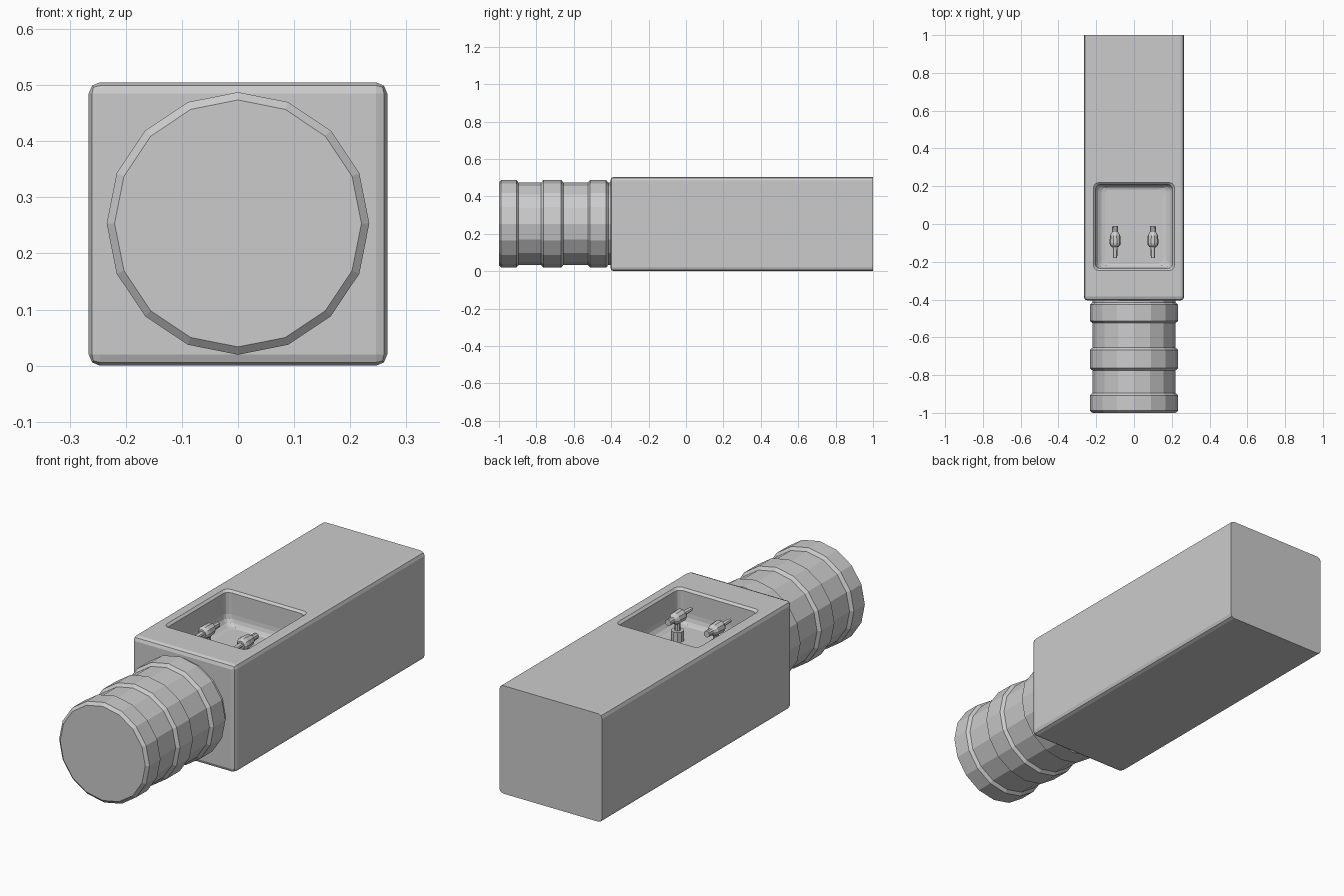
import bpy, bmesh
from math import cos, sin, pi, radians
from mathutils import Matrix, Vector

cube = bpy.data.objects.get("Cube")
if cube:
    bpy.data.objects.remove(cube, do_unlink=True)

grey = bpy.data.materials.new("plain grey")
grey.use_nodes = True
GREY = (0.6, 0.6, 0.6, 1)
grey.diffuse_color = GREY
grey.node_tree.nodes["Principled BSDF"].inputs["Base Color"].default_value = GREY


def finish(bm, name):
    bmesh.ops.recalc_face_normals(bm, faces=bm.faces)
    mesh = bpy.data.meshes.new(name)
    bm.to_mesh(mesh)
    bm.free()
    mesh.materials.append(grey)
    ob = bpy.data.objects.new(name, mesh)
    bpy.context.collection.objects.link(ob)
    return ob


def loft(rings, name):
    """Skin a stack of equal-length point rings and cap both ends."""
    bm = bmesh.new()
    loops = [[bm.verts.new(p) for p in ring] for ring in rings]
    for a, b in zip(loops, loops[1:]):
        for i in range(len(a)):
            j = (i + 1) % len(a)
            bm.faces.new((a[i], a[j], b[j], b[i]))
    bm.faces.new(loops[0])
    bm.faces.new(loops[-1])
    return finish(bm, name)


def lathe_y(profile, sides, name, flat=1.0):
    """Turn (y, radius) pairs around the y axis."""
    turn = [2 * pi * i / sides for i in range(sides)]
    return loft([[(r * cos(t), y, r * sin(t) * flat) for t in turn]
                 for y, r in profile], name)


def rounded_rect(hx, hy, radius, z, cy):
    pts = []
    for k, (sx, sy) in enumerate([(1, 1), (-1, 1), (-1, -1), (1, -1)]):
        for s in range(4):
            t = (k + s / 3) * pi / 2
            pts.append((sx * (hx - radius) + radius * cos(t),
                        cy + sy * (hy - radius) + radius * sin(t), z))
    return pts


# Long block, softened everywhere except around the rear face
bm = bmesh.new()
bmesh.ops.create_cube(bm, size=1, matrix=Matrix.Translation((0, 0.2975, 0.2525))
                      @ Matrix.Diagonal((0.532, 1.405, 0.505, 1)))
soft = [e for e in bm.edges if min(v.co.y for v in e.verts) < 0]
bmesh.ops.bevel(bm, geom=soft, offset=0.02, segments=2, profile=0.5, affect='EDGES')
body = finish(bm, "main_block")

# Basin cut in the top: flared rim, straight walls, rounded bottom
FLOOR, FILLET = 0.345, 0.05
steps = [(-0.012, 0.515, 0), (0, 0.505, 0), (0.01, 0.495, 0)]
for i in range(5):
    t = i / 4 * pi / 2
    steps.append((0.01 + FILLET * (1 - cos(t)), FLOOR + FILLET * (1 - sin(t)), 1))
rings = []
for inset, z, curved in steps:
    inset_y = 0.01 + (inset - 0.01) * 0.5 if curved else inset
    rings.append(rounded_rect(0.214 - inset, 0.232 - inset_y, 0.025, z, -0.0135))
cutter = loft(rings, "basin_cutter")
cutter.hide_render = True
cutter.hide_viewport = True
cut = body.modifiers.new("basin", 'BOOLEAN')
cut.operation = 'DIFFERENCE'
cut.solver = 'EXACT'
cut.object = cutter

# Ribbed round end: three ridges with grooves between them
BIG, SMALL, C = 0.234, 0.22, 0.012
profile = []
for start, end in [(-1.0, -0.895), (-0.775, -0.655), (-0.525, -0.415)]:
    profile += [(start, SMALL), (start + C, BIG), (end - C, BIG), (end, SMALL)]
profile.append((-0.39, SMALL))
barrel = lathe_y(profile, 16, "ribbed_end")
barrel.location.z = 0.2535

# Pair of small nozzles, each on a short post
for side, x in (("right", -0.1), ("left", 0.1)):
    nozzle = lathe_y([(-0.122, 0.018), (-0.112, 0.027), (-0.1, 0.03), (-0.06, 0.027),
                      (-0.042, 0.016), (-0.01, 0.015)], 10, side + "_nozzle")
    tip = lathe_y([(-0.18, 0.011), (-0.11, 0.013)], 8, side + "_nozzle_tip", 0.7)
    for part in (nozzle, tip):
        part.location = (x, 0, 0.452)
    bm = bmesh.new()
    for radius, low, high in ((0.028, FLOOR - 0.01, 0.392), (0.013, 0.385, 0.445)):
        bmesh.ops.create_cone(bm, cap_ends=True, segments=10, radius1=radius, radius2=radius,
                              depth=high - low,
                              matrix=Matrix.Translation((x, -0.08, (low + high) / 2)))
    finish(bm, side + "_nozzle_post")
